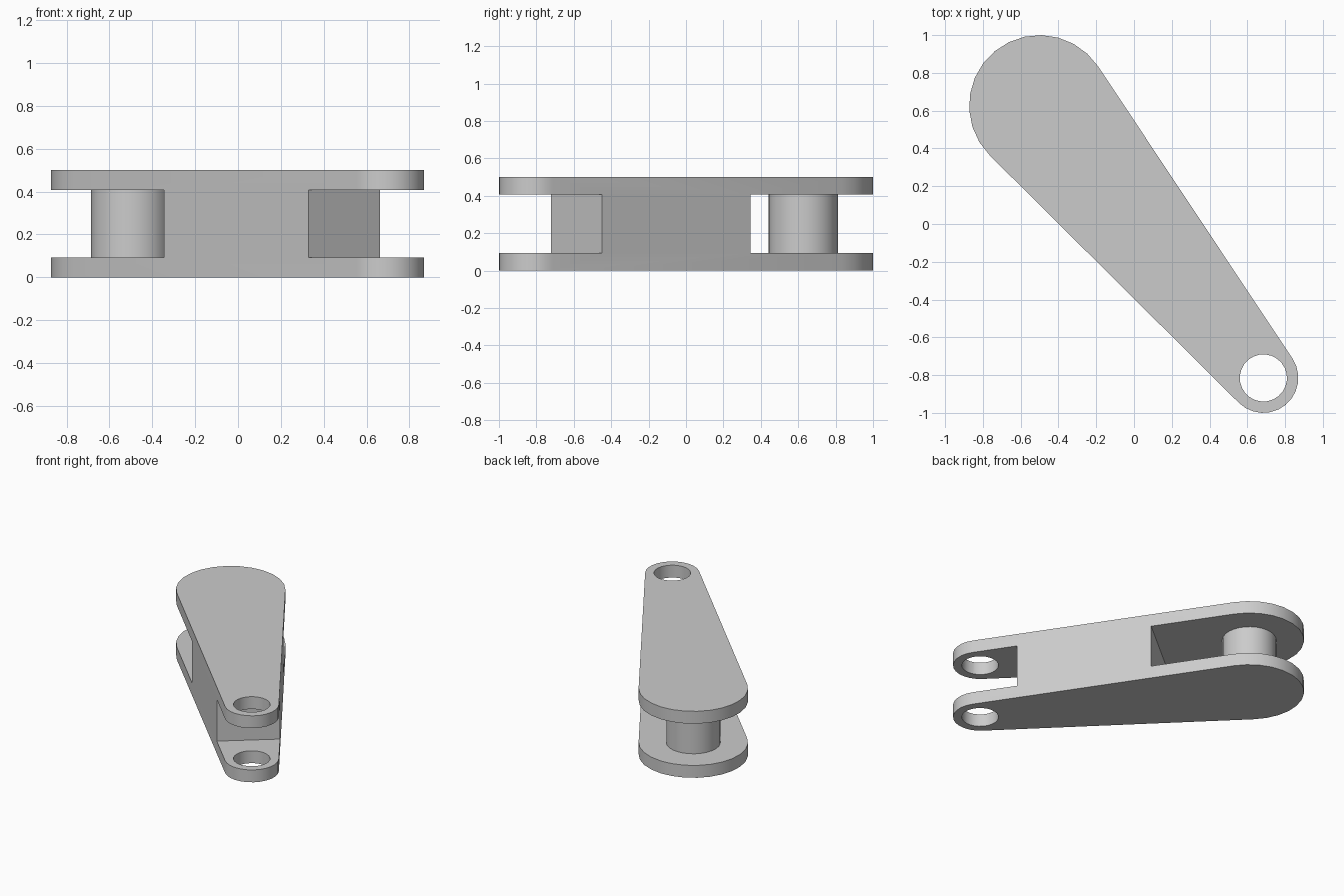
import bpy
import bmesh
from math import asin, cos, sin, pi
from mathutils import Vector, Matrix

cube = bpy.data.objects.get("Cube")
if cube:
    bpy.data.objects.remove(cube, do_unlink=True)

# Key dimensions
BIG, SMALL = Vector((-0.5, 0.627, 0)), Vector((0.685, -0.815, 0))
R_BIG, R_SMALL, R_HOLE, R_PIN = 0.373, 0.185, 0.125, 0.185
HEIGHT, PLATE = 0.5, 0.093
SLOT_END, FORK_START = 0.622, 1.569

axis = SMALL - BIG
length = axis.length
turn = Vector((1, 0, 0)).rotation_difference(axis).to_matrix().to_4x4()
frame = Matrix.Translation(BIG) @ turn     # local x runs from big end to small end

steel = bpy.data.materials.new("grey steel")
steel.use_nodes = True
steel.diffuse_color = (0.6, 0.6, 0.6, 1)
steel.node_tree.nodes["Principled BSDF"].inputs["Base Color"].default_value = (0.6, 0.6, 0.6, 1)


def make_object(name, bm):
    bmesh.ops.recalc_face_normals(bm, faces=bm.faces)
    bm.transform(frame)
    mesh = bpy.data.meshes.new(name)
    bm.to_mesh(mesh)
    bm.free()
    mesh.materials.append(steel)
    obj = bpy.data.objects.new(name, mesh)
    bpy.context.collection.objects.link(obj)
    return obj


def box(name, x0, x1, z0, z1):
    bm = bmesh.new()
    bmesh.ops.create_cube(bm, size=1)
    bm.transform(Matrix.Translation(((x0 + x1) / 2, 0, (z0 + z1) / 2))
                 @ Matrix.Diagonal((x1 - x0, 2, z1 - z0, 1)))
    return make_object(name, bm)


def cylinder(name, x, radius, z0, z1, segments, caps):
    bm = bmesh.new()
    bmesh.ops.create_cone(bm, cap_ends=caps, segments=segments, radius1=radius,
                          radius2=radius, depth=z1 - z0)
    bm.transform(Matrix.Translation((x, 0, (z0 + z1) / 2)))
    return make_object(name, bm)


def arc(x, radius, start, end, steps):
    angles = [start + (end - start) * i / steps for i in range(steps + 1)]
    return [(x + radius * cos(a), radius * sin(a), 0) for a in angles]


def smooth(obj):
    bpy.ops.object.select_all(action='DESELECT')
    obj.select_set(True)
    bpy.context.view_layer.objects.active = obj
    bpy.ops.object.shade_smooth_by_angle(angle=pi / 6)


# Tapered body: two arcs joined by their common tangents
tangent = pi / 2 - asin((R_BIG - R_SMALL) / length)
outline = (arc(0, R_BIG, tangent, 2 * pi - tangent, 14)
           + arc(length, R_SMALL, -tangent, tangent, 12))
bm = bmesh.new()
base = bm.faces.new([bm.verts.new(p) for p in outline])
top = bmesh.ops.extrude_face_region(bm, geom=[base])
bmesh.ops.translate(bm, vec=(0, 0, HEIGHT),
                    verts=[v for v in top["geom"] if isinstance(v, bmesh.types.BMVert)])
body = make_object("link_body", bm)

# Slot at the big end, fork gap at the small end, and the through hole
cutters = [
    box("slot_cutter", -1, SLOT_END, PLATE, HEIGHT - PLATE),
    box("fork_cutter", FORK_START, length + 1, PLATE, HEIGHT - PLATE),
    cylinder("hole_cutter", length, R_HOLE, -0.1, HEIGHT + 0.1, 24, True),
]
for cutter in cutters:
    cutter.hide_render = True
    mod = body.modifiers.new(cutter.name, 'BOOLEAN')
    mod.operation = 'DIFFERENCE'
    mod.solver = 'EXACT'
    mod.object = cutter

bpy.context.view_layer.update()
graph = bpy.context.evaluated_depsgraph_get()
cut_mesh = bpy.data.meshes.new_from_object(body.evaluated_get(graph))
body.modifiers.clear()
body.data = cut_mesh
for cutter in cutters:
    bpy.data.objects.remove(cutter, do_unlink=True)
smooth(body)

# Pin between the plates at the big end
pin = cylinder("pivot_pin", 0, R_PIN, PLATE, HEIGHT - PLATE, 28, False)
smooth(pin)
